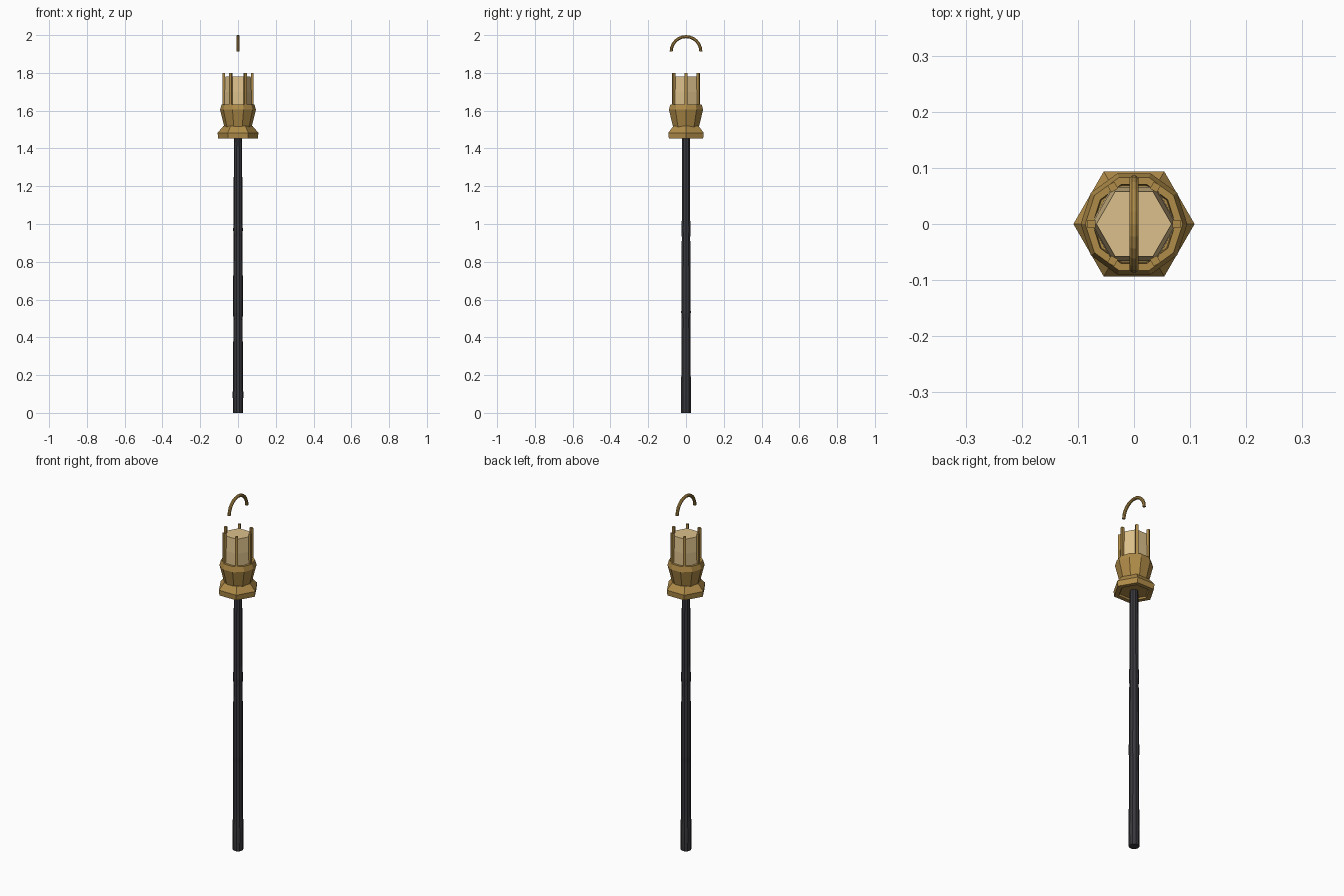
import bpy, bmesh
from math import pi, cos, sin

if "Cube" in bpy.data.objects:
    bpy.data.objects.remove(bpy.data.objects["Cube"])


def material(name, rgb):
    m = bpy.data.materials.new(name)
    m.diffuse_color = (*rgb, 1)
    m.use_nodes = True
    m.node_tree.nodes["Principled BSDF"].inputs["Base Color"].default_value = m.diffuse_color
    return m


brass = material("brass", (0.43, 0.26, 0.065))
dark = material("dark_wood", (0.04, 0.04, 0.048))
glow = material("lamp_glass", (0.72, 0.53, 0.26))


def finish(name, bm, mat):
    bmesh.ops.recalc_face_normals(bm, faces=bm.faces)
    me = bpy.data.meshes.new(name)
    bm.to_mesh(me)
    bm.free()
    me.materials.append(mat)
    ob = bpy.data.objects.new(name, me)
    bpy.context.collection.objects.link(ob)
    return ob


def loft(name, rings, mat):
    """Skin a list of point loops and cap both ends."""
    bm = bmesh.new()
    loops = [[bm.verts.new(p) for p in ring] for ring in rings]
    n = len(loops[0])
    for a, b in zip(loops, loops[1:]):
        for i in range(n):
            j = (i + 1) % n
            bm.faces.new((a[i], a[j], b[j], b[i]))
    bm.faces.new(loops[0][::-1])
    bm.faces.new(loops[-1])
    return finish(name, bm, mat)


def lathe(name, profile, sides, mat):
    """Faceted turned part from (radius, z) pairs, a corner on +x."""
    rings = [[(r * cos(2 * pi * i / sides), r * sin(2 * pi * i / sides), z)
              for i in range(sides)] for r, z in profile]
    return loft(name, rings, mat)


# Pole with slightly swollen joints
lathe("pole", [(0.027, 0), (0.028, 0.10), (0.026, 0.22), (0.0245, 0.50),
               (0.0265, 0.53), (0.025, 0.75), (0.0235, 0.93), (0.0255, 0.97),
               (0.0235, 1.02), (0.0225, 1.25), (0.021, 1.47)], 10, dark)

# Six-sided foot flange with recessed underside
lathe("base_flange", [(0.075, 1.462), (0.080, 1.453), (0.105, 1.453),
                      (0.108, 1.483), (0.078, 1.518)], 6, brass)

# Ten-sided flared cup
lathe("lamp_cup", [(0.068, 1.49), (0.071, 1.51), (0.095, 1.605),
                   (0.087, 1.633), (0.074, 1.633), (0.072, 1.61)], 10, brass)

# Tapered six-sided glass
lathe("lamp_glass", [(0.077, 1.61), (0.075, 1.70), (0.067, 1.78)], 6, glow)

# Six square posts at the glass corners
for k in range(6):
    bm = bmesh.new()
    bmesh.ops.create_cube(bm, size=1)
    post = finish(f"post_{k + 1}", bm, brass)
    a = k * pi / 3
    post.location = (0.076 * cos(a), 0.076 * sin(a), 1.70)
    post.rotation_euler.z = a
    post.scale = (0.014, 0.014, 0.20)

# Floating carrying handle, a half ring in the y-z plane
SEG, R, T = 12, 0.0785, 0.0088
rings = []
for s in range(SEG + 1):
    a = pi * s / SEG
    ring = []
    for i in range(8):
        t = 2 * pi * (i + 0.5) / 8
        r = R + T * cos(t)
        ring.append((T * sin(t), r * cos(a), 1.9135 + r * sin(a)))
    rings.append(ring)
loft("handle", rings, brass)
